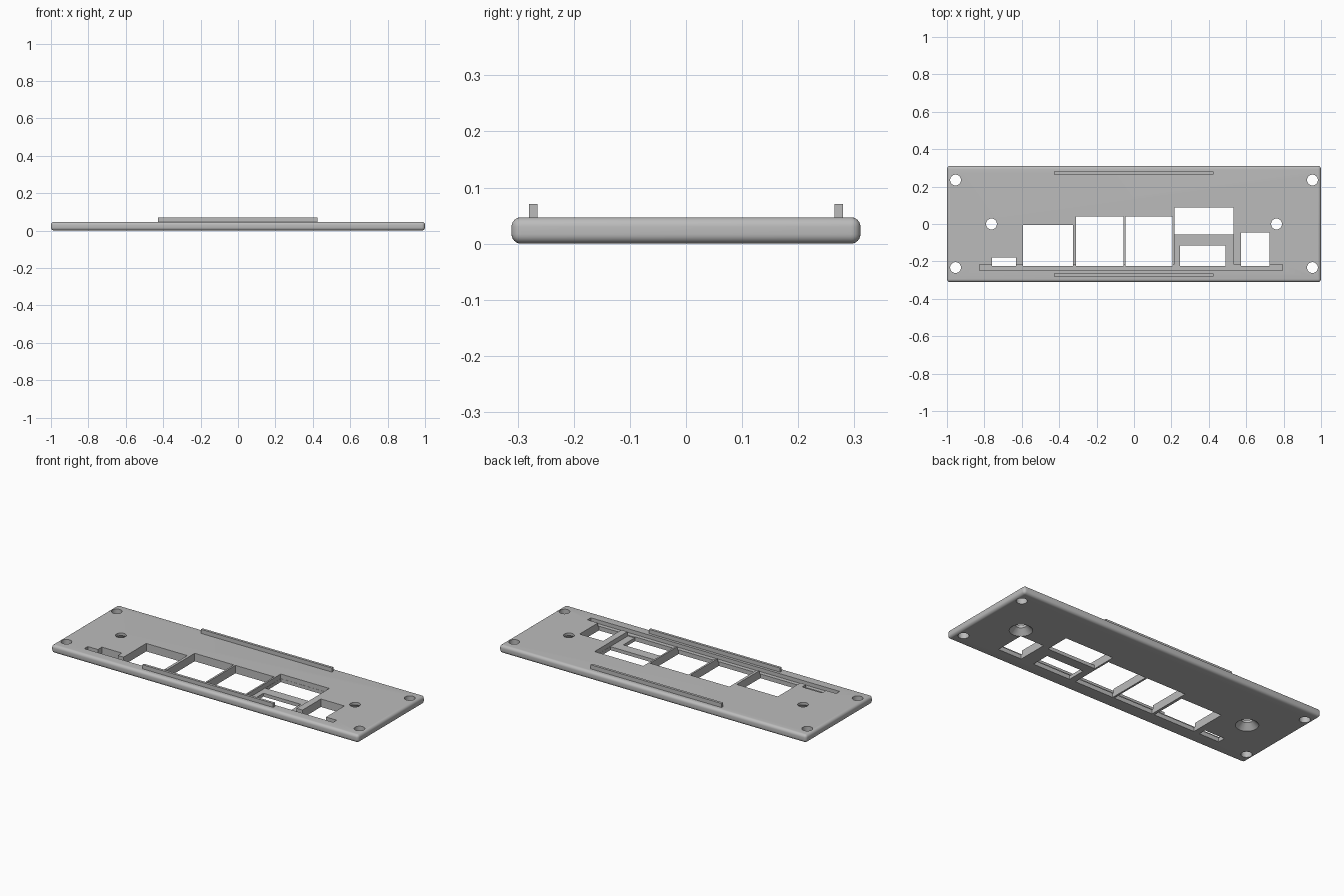
import bpy

cube = bpy.data.objects.get("Cube")
if cube:
    bpy.data.objects.remove(cube, do_unlink=True)

THICK = 0.047
LOW = -0.225  # shared front edge of the port openings

grey = bpy.data.materials.new("light_grey")
grey.use_nodes = True
grey.diffuse_color = (0.5, 0.5, 0.5, 1)
grey.node_tree.nodes["Principled BSDF"].inputs["Base Color"].default_value = (0.5, 0.5, 0.5, 1)


def box(name, x0, x1, y0, y1, z0, z1):
    bpy.ops.mesh.primitive_cube_add(size=1)
    ob = bpy.context.object
    ob.name = name
    ob.location = ((x0 + x1) / 2, (y0 + y1) / 2, (z0 + z1) / 2)
    ob.scale = (x1 - x0, y1 - y0, z1 - z0)
    bpy.ops.object.transform_apply(location=True, scale=True)
    ob.data.materials.append(grey)
    return ob


def cone(name, x, y, r0, r1, z0, z1):
    bpy.ops.mesh.primitive_cone_add(vertices=32, radius1=r0, radius2=r1,
                                    depth=z1 - z0, location=(x, y, (z0 + z1) / 2))
    ob = bpy.context.object
    ob.name = name
    ob.data.materials.append(grey)
    return ob


def apply(ob, mod):
    bpy.context.view_layer.objects.active = ob
    bpy.ops.object.modifier_apply(modifier=mod.name)


def cut(ob, cutter):
    mod = ob.modifiers.new("cut", 'BOOLEAN')
    mod.operation = 'DIFFERENCE'
    mod.solver = 'EXACT'
    mod.object = cutter
    apply(ob, mod)
    bpy.data.objects.remove(cutter, do_unlink=True)


# Rounded base plate
plate = box("base_plate", -1, 1, -0.311, 0.311, 0, THICK)
bevel = plate.modifiers.new("round", 'BEVEL')
bevel.width = 0.017
bevel.segments = 6
apply(plate, bevel)

# Shallow groove along the front and recess around the double port
cut(plate, box("groove", -0.826, 0.794, -0.249, -0.217, 0.025, 0.1))
cut(plate, box("recess", 0.216, 0.533, -0.221, 0.089, 0.02, 0.1))

# Port openings right through the plate: x range, y range
openings = [
    (-0.76, -0.63, LOW, -0.18),
    (-0.593, -0.326, LOW, -0.006),
    (-0.31, -0.056, LOW, 0.04),
    (-0.045, 0.206, LOW, 0.04),
    (0.217, 0.532, -0.057, 0.088),
    (0.246, 0.489, LOW, -0.115),
    (0.572, 0.725, LOW, -0.046),
]
for o in openings:
    cut(plate, box("opening", *o, -0.1, 0.1))

# Corner holes and countersunk middle holes
for side in (-1, 1):
    for y in (-0.233, 0.235):
        cut(plate, cone("hole", side * 0.954, y, 0.029, 0.029, -0.1, 0.1))
    cut(plate, cone("hole", side * 0.762, 0, 0.029, 0.029, -0.1, 0.1))
    cut(plate, cone("countersink", side * 0.762, 0, 0.062, 0.028, -0.001, 0.033))

# Locating ridges on top
front = box("front_ridge", -0.427, 0.425, -0.28, -0.265, THICK - 0.005, 0.071)
back = box("back_ridge", -0.427, 0.425, 0.265, 0.28, THICK - 0.005, 0.071)

bpy.ops.object.select_all(action='DESELECT')
plate.select_set(True)
bpy.context.view_layer.objects.active = plate
bpy.ops.object.shade_smooth_by_angle()
